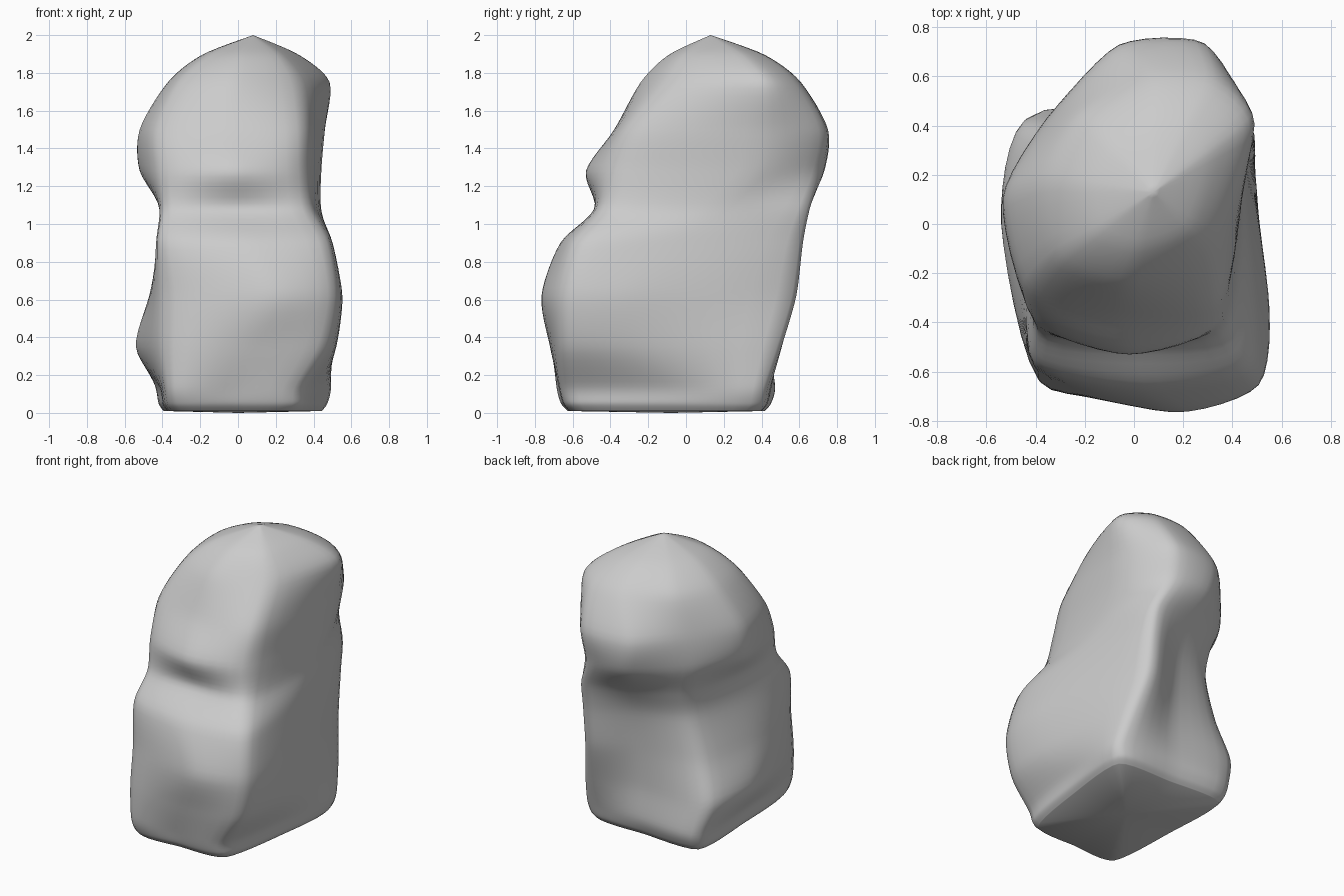
import bpy, bmesh
from mathutils import Vector

if "Cube" in bpy.data.objects:
    bpy.data.objects.remove(bpy.data.objects["Cube"])

# Outline of the stone at a few heights, in the order:
# front, front-right, right, back-right, back, back-left, left, front-left
LOWER = {
    0.14: [(-.02, -.67), (.34, -.63), (.45, -.10), (.475, .41), (.05, .45), (-.41, .44), (-.42, -.10), (-.37, -.65)],
    0.35: [(.05, -.72), (.46, -.655), (.52, -.25), (.44, .48), (.05, .44), (-.45, .41), (-.54, .00), (-.39, -.63)],
    0.62: [(.16, -.765), (.51, -.65), (.545, -.27), (.385, .56), (.05, .46), (-.37, .36), (-.47, -.10), (-.39, -.60)],
    0.90: [(.05, -.665), (.47, -.58), (.485, -.10), (.375, .60), (.05, .50), (-.29, .36), (-.40, -.10), (-.41, -.56)],
}
UPPER = {
    1.08: [(.00, -.485), (.38, -.43), (.44, .15), (.36, .64), (.04, .58), (-.29, .40), (-.40, -.05), (-.39, -.44)],
    1.28: [(-.02, -.53), (.36, -.37), (.44, .36), (.28, .70), (-.03, .71), (-.35, .43), (-.52, .08), (-.41, -.38)],
    1.50: [(-.03, -.38), (.355, -.29), (.46, .40), (.29, .73), (-.06, .72), (-.33, .44), (-.52, .12), (-.42, -.27)],
    1.75: [(-.02, -.24), (.32, -.10), (.485, .40), (.32, .585), (.07, .60), (-.22, .44), (-.37, .17), (-.31, -.14)],
}
PEAK = Vector((.08, .13, 2.0))
STEPS = 6


def spline(points, closed, tension):
    """Smooth curve through all points."""
    n = len(points)
    pick = (lambda i: points[i % n]) if closed else (lambda i: points[max(0, min(n - 1, i))])
    out = []
    for i in range(n if closed else n - 1):
        p0, p1, p2, p3 = (pick(i + k) for k in (-1, 0, 1, 2))
        m1, m2 = (p2 - p0) * tension, (p3 - p1) * tension
        for s in range(STEPS):
            t = s / STEPS
            out.append(p1 * (2*t**3 - 3*t**2 + 1) + m1 * (t**3 - 2*t**2 + t)
                       + p2 * (3*t**2 - 2*t**3) + m2 * (t**3 - t**2))
    if not closed:
        out.append(points[-1].copy())
    return out


def tucked(ring, scale, z):
    return [Vector((v.x * scale, (v.y + .08) * scale - .08, z)) for v in ring]


# Outlines, plus a rounded foot and a shoulder leading to the peak
rings = [[Vector((x, y, z)) for x, y in ring] for z, ring in {**LOWER, **UPPER}.items()]
foot = [tucked(rings[0], .90, .01), tucked(rings[0], .96, .05)]
shoulder = [v.lerp(PEAK, .40) + Vector((0, 0, .045)) for v in rings[-1]]
rings = foot + rings + [shoulder, [PEAK] * 8]

# Loft the surface: around each outline, then up each line
around = [spline(r, True, .35) for r in rings]
columns = [spline(list(c), False, .42) for c in zip(*around)]

bm = bmesh.new()
grid = [[bm.verts.new(p) for p in col] for col in columns]
n = len(grid)
for i, a in enumerate(grid):
    b = grid[(i + 1) % n]
    for j in range(len(a) - 1):
        bm.faces.new((a[j], b[j], b[j + 1], a[j + 1]))
# Flat underside
centre = bm.verts.new((0, -.08, 0))
for i in range(n):
    bm.faces.new((grid[(i + 1) % n][0], grid[i][0], centre))
bmesh.ops.remove_doubles(bm, verts=bm.verts, dist=.0005)
bmesh.ops.recalc_face_normals(bm, faces=bm.faces)

mesh = bpy.data.meshes.new("standing_stone")
bm.to_mesh(mesh)
bm.free()
stone = bpy.data.objects.new("standing_stone", mesh)
bpy.context.collection.objects.link(stone)
for p in mesh.polygons:
    p.use_smooth = True
